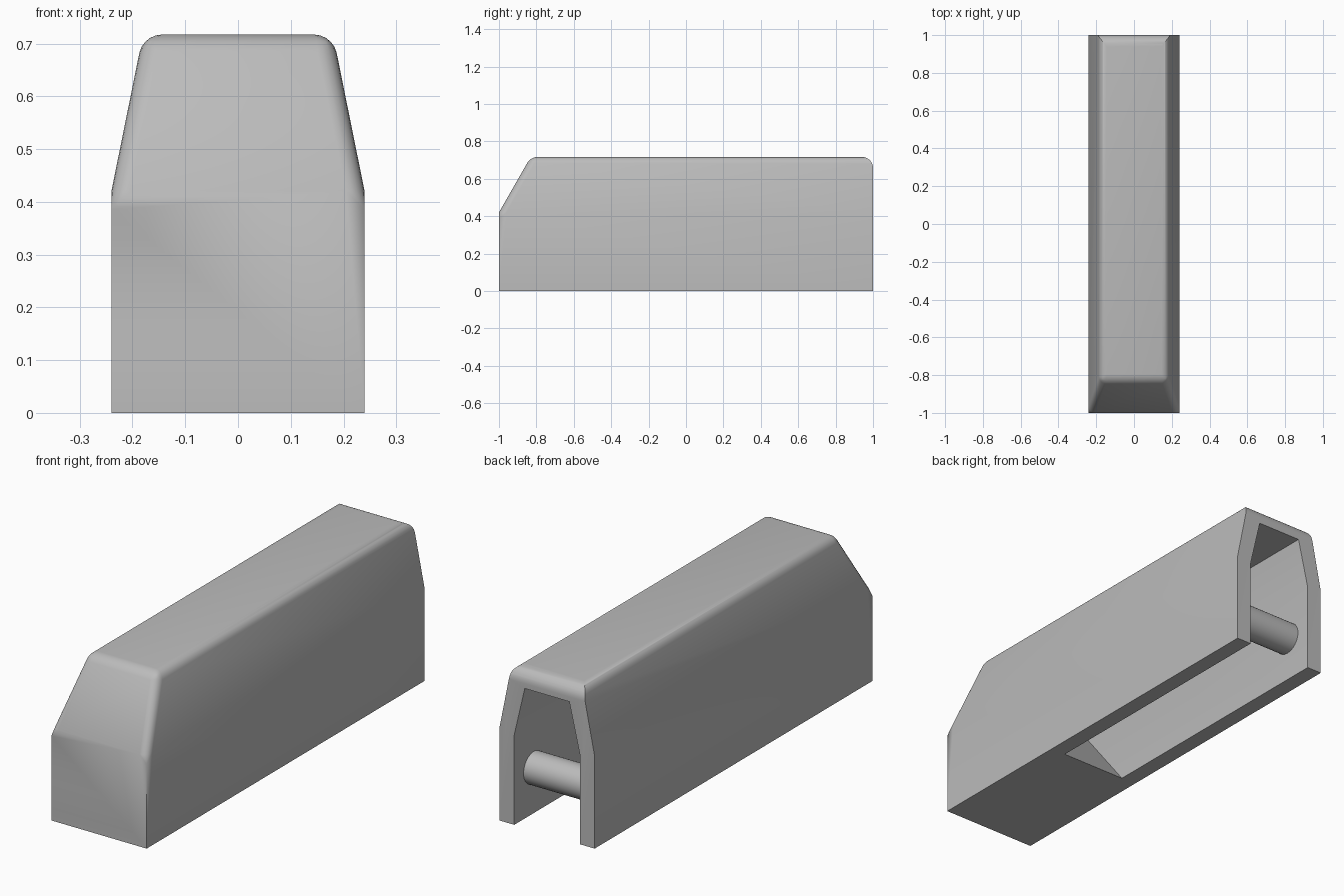
import bpy, bmesh, math

cube = bpy.data.objects.get("Cube")
if cube:
    bpy.data.objects.remove(cube, do_unlink=True)

grey = bpy.data.materials.new("plain grey")
grey.use_nodes = True
GREY = (0.5, 0.5, 0.5, 1)
grey.diffuse_color = GREY
grey.node_tree.nodes["Principled BSDF"].inputs["Base Color"].default_value = GREY


def make_object(name, bm):
    bmesh.ops.recalc_face_normals(bm, faces=bm.faces)
    mesh = bpy.data.meshes.new(name)
    bm.to_mesh(mesh)
    bm.free()
    mesh.materials.append(grey)
    obj = bpy.data.objects.new(name, mesh)
    bpy.context.collection.objects.link(obj)
    return obj


def stacked_block(levels, y_back):
    """Symmetric block from (height, half width, front y) levels."""
    bm = bmesh.new()
    rings = [[bm.verts.new(p) for p in ((-w, y, z), (w, y, z), (w, y_back, z), (-w, y_back, z))]
             for z, w, y in levels]
    for low, high in zip(rings, rings[1:]):
        for i in range(4):
            j = (i + 1) % 4
            bm.faces.new((low[i], low[j], high[j], high[i]))
    bm.faces.new(rings[0])
    bm.faces.new(rings[-1])
    return bm


def cut(target, cutter):
    mod = target.modifiers.new("cut", "BOOLEAN")
    mod.operation = "DIFFERENCE"
    mod.solver = "EXACT"
    mod.object = cutter
    bpy.context.view_layer.objects.active = target
    bpy.ops.object.modifier_apply(modifier=mod.name)
    bpy.data.objects.remove(cutter, do_unlink=True)


def smooth(obj, degrees):
    bpy.ops.object.select_all(action="DESELECT")
    obj.select_set(True)
    bpy.context.view_layer.objects.active = obj
    bpy.ops.object.shade_smooth_by_angle(angle=math.radians(degrees))


# Outer shell: straight sides, tapered upper part, sloping front
TOP, WAIST, BACK = 0.717, 0.42, 1.0
bm = stacked_block([(0, 0.24, -1), (WAIST, 0.24, -1), (TOP, 0.18, -0.83)], BACK + 0.1)
rounded = []
for e in bm.edges:
    a, b = (v.co for v in e.verts)
    on_top = min(a.z, b.z) > TOP - 0.01
    front_slope = abs(a.z - b.z) > 0.1 and max(a.z, b.z) > 0.6 and max(a.y, b.y) < 0
    if (on_top and min(a.y, b.y) < 0) or front_slope:
        rounded.append(e)
bmesh.ops.bevel(bm, geom=rounded, offset=0.035, segments=5, profile=0.5,
                affect="EDGES", clamp_overlap=True)
shell = make_object("cover_shell", bm)

# Trim the back end square with a rounded upper edge
R = 0.06
outline = [(BACK, -0.1)]
for i in range(9):
    t = math.radians(90) * i / 8
    outline.append((BACK - R + R * math.cos(t), TOP - R + R * math.sin(t)))
outline += [(BACK - R, 0.9), (1.3, 0.9), (1.3, -0.1)]
bm = bmesh.new()
face = bm.faces.new([bm.verts.new((-0.5, y, z)) for y, z in outline])
side = bmesh.ops.extrude_face_region(bm, geom=[face])
bmesh.ops.translate(bm, vec=(1, 0, 0),
                    verts=[g for g in side["geom"] if isinstance(g, bmesh.types.BMVert)])
cut(shell, make_object("back_trim", bm))

# Hollow inside, open below and behind, with a ramp at the front
ramp = lambda z: -0.28 - 0.787 * z
hollow = stacked_block([(z, w, ramp(z)) for z, w in
                        ((-0.1, 0.165), (0.41, 0.165), (0.635, 0.112))], BACK + 0.2)
cut(shell, make_object("hollow", hollow))
smooth(shell, 32)

# Cross pin between the side walls
bpy.ops.mesh.primitive_cylinder_add(vertices=32, radius=0.073, depth=0.36,
                                    location=(0, 0.86, 0.208),
                                    rotation=(0, math.pi / 2, 0))
pin = bpy.context.object
pin.name = "cross_pin"
pin.data.materials.append(grey)
smooth(pin, 32)
